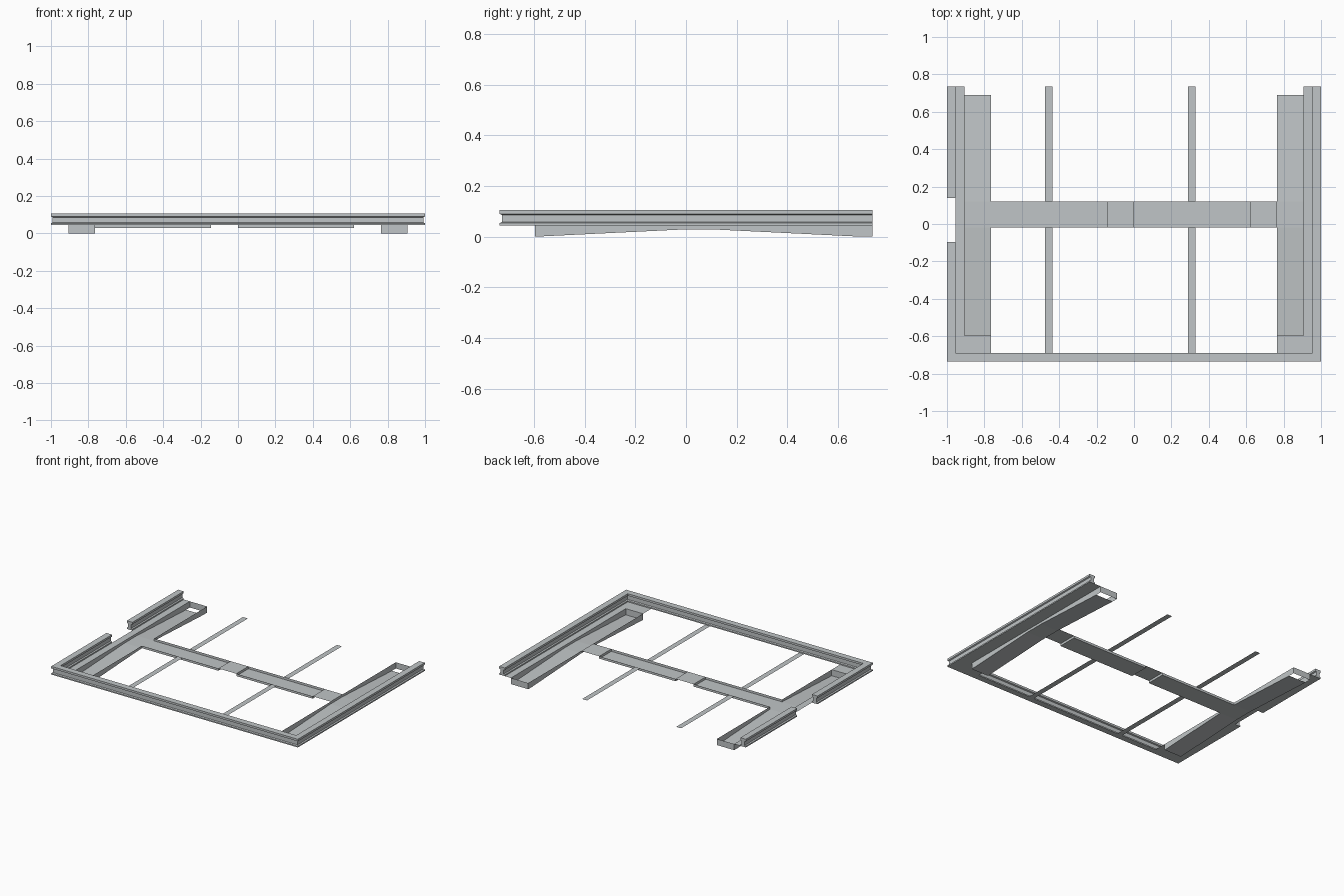
import bpy, bmesh

if "Cube" in bpy.data.objects:
    bpy.data.objects.remove(bpy.data.objects["Cube"])

mat = bpy.data.materials.new("light_grey_steel")
mat.diffuse_color = (0.53, 0.56, 0.57, 1)
mat.use_nodes = True
mat.node_tree.nodes["Principled BSDF"].inputs["Base Color"].default_value = mat.diffuse_color

X, Y, RAIL = 1.0, 0.735, 0.045      # half width, half depth, rail width
TOP, DECK, LOW = 0.105, 0.045, 0.028  # rail top, deck level, tray floor
BEAM = (-0.02, 0.12)                # cross beam y range


def make(name, faces):
    """Object from a list of faces, each a list of points."""
    bm = bmesh.new()
    for f in faces:
        bm.faces.new([bm.verts.new(p) for p in f])
    bmesh.ops.remove_doubles(bm, verts=bm.verts, dist=1e-5)
    bmesh.ops.recalc_face_normals(bm, faces=bm.faces)
    me = bpy.data.meshes.new(name)
    bm.to_mesh(me)
    bm.free()
    ob = bpy.data.objects.new(name, me)
    me.materials.append(mat)
    bpy.context.collection.objects.link(ob)
    return ob


def flat(x0, x1, y0, y1, z=DECK):
    return [(x0, y0, z), (x1, y0, z), (x1, y1, z), (x0, y1, z)]


def wall_x(x, y0, y1, z0, z1, top=DECK):
    """Sheet facing x whose lower edge runs from z0 to z1."""
    return [(x, y0, z0), (x, y1, z1), (x, y1, top), (x, y0, top)]


def wall_y(y, x0, x1, z, top=DECK):
    return [(x0, y, z), (x1, y, z), (x1, y, top), (x0, y, top)]


# Grooved rail section: (inward offset, height)
G = 0.009
section = [(0, DECK), (0, 0.054), (G, 0.058), (G, 0.086), (0, 0.09), (0, TOP),
           (RAIL, TOP), (RAIL, 0.09), (RAIL - G, 0.086), (RAIL - G, 0.058),
           (RAIL, 0.054), (RAIL, DECK)]


def rail(name, path):
    rings = [[(*path(o)[i], z) for o, z in section] for i in range(len(path(0)))]
    faces = [rings[0], rings[-1]]
    n = len(section)
    for a, b in zip(rings, rings[1:]):
        faces += [[a[i], a[(i + 1) % n], b[(i + 1) % n], b[i]] for i in range(n)]
    return make(name, faces)


# Outer frame, broken by a notch on the left side
rail("main_frame_rail", lambda o: [(X - o, Y), (X - o, -Y + o), (-X + o, -Y + o), (-X + o, -0.095)])
rail("left_rear_rail", lambda o: [(-X + o, 0.14), (-X + o, Y)])

# Side ledges and sunken troughs with an arched floor
IN, OUT = 0.765, 0.905
floor_line = [(-0.595, 0.0), (BEAM[0], LOW), (BEAM[1], LOW), (0.69, 0.0)]
for s, side in ((-1, "left"), (1, "right")):
    a, b = s * IN, s * OUT
    make(side + "_ledge", [flat(b, s * (X - RAIL), -0.69, Y),
                           flat(a, b, -0.69, -0.595)])
    faces = [wall_y(-0.595, a, b, 0), wall_y(Y, a, b, 0)]
    for i, ((y0, z0), (y1, z1)) in enumerate(zip(floor_line, floor_line[1:])):
        faces.append([(a, y0, z0), (b, y0, z0), (b, y1, z1), (a, y1, z1)])
        faces.append(wall_x(b, y0, y1, z0, z1))
        if not (s < 0 and i == 1):   # left trough opens into the cross tray
            faces.append(wall_x(a, y0, y1, z0, z1))
    faces += [wall_x(x, 0.69, Y, 0, 0) for x in (a, b)]
    make(side + "_trough", faces)

# Cross beam: raised plates alternating with sunken trays
make("cross_beam_plates", [flat(-0.145, 0, *BEAM), flat(0.62, IN, *BEAM)])
for name, x0, x1, ends in (("left_cross_tray", -IN, -0.145, [-0.145]),
                           ("right_cross_tray", 0, 0.62, [0, 0.62])):
    make(name, [flat(x0, x1, *BEAM, LOW)]
         + [wall_y(y, x0, x1, LOW) for y in BEAM]
         + [wall_x(x, *BEAM, LOW, LOW) for x in ends])

# Thin floor strips running front to back
for name, x in (("left_strip", -0.475), ("right_strip", 0.288)):
    make(name, [flat(x, x + 0.04, -0.69, BEAM[0]), flat(x, x + 0.04, BEAM[1], Y)])
